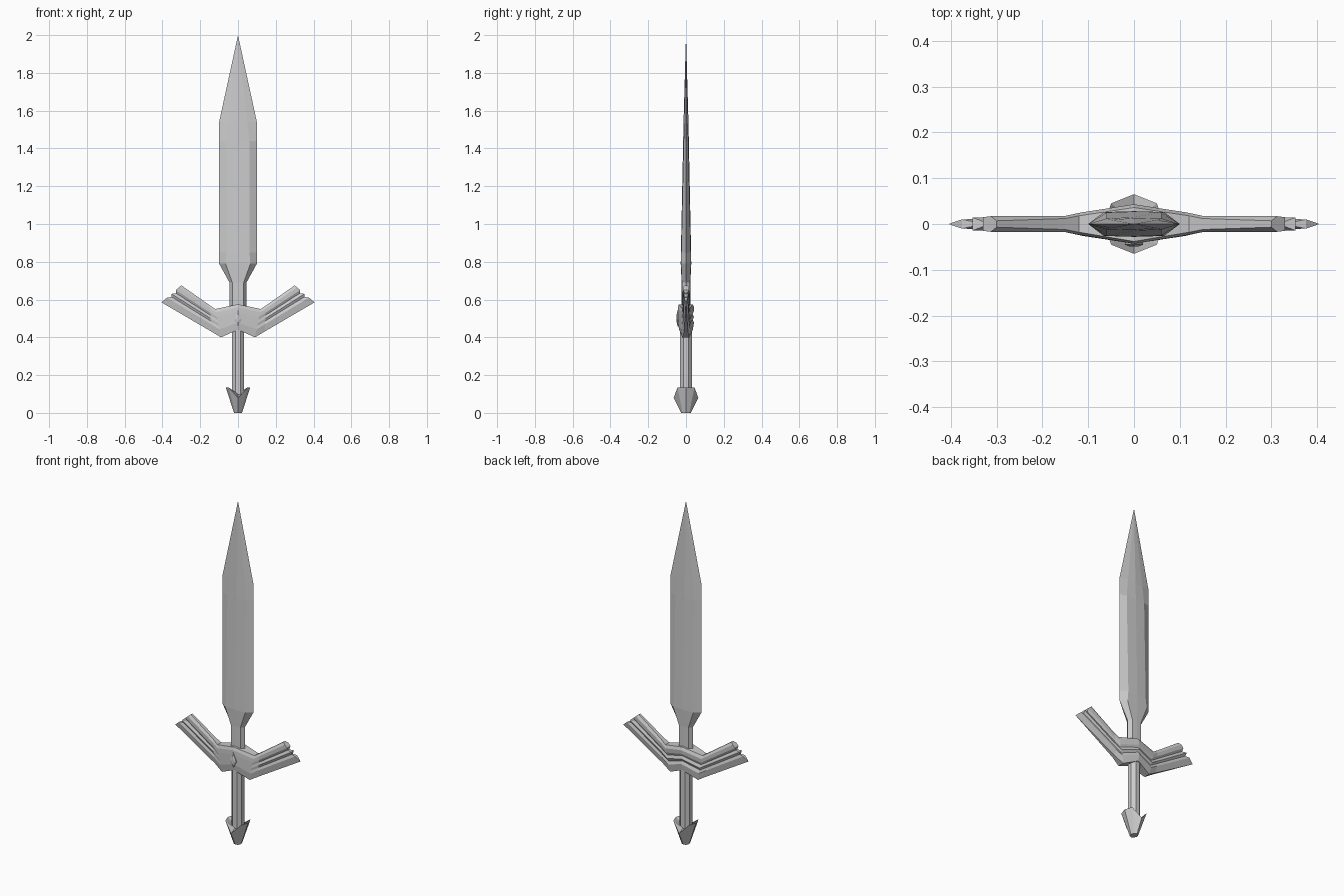
import bpy, bmesh, math

if "Cube" in bpy.data.objects:
    bpy.data.objects.remove(bpy.data.objects["Cube"])


def loft(name, rings):
    """Skin equal-length rings of points and cap both ends."""
    bm = bmesh.new()
    vr = [[bm.verts.new(p) for p in r] for r in rings]
    n = len(vr[0])
    for a, b in zip(vr, vr[1:]):
        for i in range(n):
            j = (i + 1) % n
            bm.faces.new((a[i], a[j], b[j], b[i]))
    bm.faces.new(vr[0][::-1])
    bm.faces.new(vr[-1])
    bmesh.ops.remove_doubles(bm, verts=bm.verts, dist=0.0002)
    bmesh.ops.triangulate(bm, faces=[f for f in bm.faces if len(f.verts) > 4])
    bmesh.ops.recalc_face_normals(bm, faces=bm.faces)
    me = bpy.data.meshes.new(name)
    bm.to_mesh(me)
    bm.free()
    ob = bpy.data.objects.new(name, me)
    bpy.context.collection.objects.link(ob)
    return ob


# Blade: half width, flat half width, flat depth, ridge depth
def blade_ring(z, hx, ix, y, yc):
    return [(hx, 0, z), (ix, y, z), (0, yc, z), (-ix, y, z),
            (-hx, 0, z), (-ix, -y, z), (0, -yc, z), (ix, -y, z)]


loft("blade", [
    blade_ring(0.50, 0.045, 0.030, 0.022, 0.023),
    blade_ring(0.69, 0.045, 0.030, 0.022, 0.023),
    blade_ring(0.79, 0.100, 0.066, 0.026, 0.028),
    blade_ring(0.85, 0.100, 0.060, 0.025, 0.027),
    blade_ring(1.44, 0.100, 0.060, 0.012, 0.015),
    blade_ring(1.54, 0.100, 0.050, 0.009, 0.013),
    blade_ring(2.00, 0, 0, 0, 0)])

# Guard: grooved wings, plain plate on the front of the centre
TS = [0, 0.12, 0.28, 0.38, 0.5, 0.6, 0.72, 1]


def guard_ring(top, bot, front, back, side, notch=0.0):
    def pt(i, y):
        t = TS[i]
        pull = notch if i in (3, 5) else 0
        x = top[0] + (bot[0] - top[0]) * t - pull
        z = top[1] + (bot[1] - top[1]) * t - pull * 0.6
        return (side * x, y, z)
    return ([pt(i, -d) for i, d in enumerate(front)] +
            [pt(i, back[i]) for i in reversed(range(8))])


TIP = [0.007, 0.017, 0.015, 0.005, 0.014, 0.005, 0.010, 0.0]
MID = [0.012, 0.018, 0.018, 0.014, 0.018, 0.014, 0.018, 0.010]
KINK_F = [0.018, 0.024, 0.026, 0.026, 0.026, 0.026, 0.026, 0.020]
KINK_B = [0.018, 0.025, 0.023, 0.017, 0.024, 0.017, 0.024, 0.018]
MAIN_F = [0.038] + [0.043] * 6 + [0.036]
MAIN_B = [0.036, 0.043, 0.041, 0.035, 0.042, 0.035, 0.042, 0.036]


def wing(side):
    return [guard_ring((0.300, 0.675), (0.405, 0.585), TIP, TIP, side, 0.012),
            guard_ring((0.150, 0.570), (0.140, 0.430), MID, MID, side),
            guard_ring((0.120, 0.550), (0.090, 0.400), KINK_F, KINK_B, side)]


loft("guard", wing(-1) + [guard_ring((0, 0.575), (0, 0.44), MAIN_F, MAIN_B, 1)]
     + wing(1)[::-1])

# Gem: faceted diamond set in the front plate
outline = [(0.02, 0.495), (0, 0.545), (-0.02, 0.495), (0, 0.458)]
loft("gem", [[(x, -0.036, z) for x, z in outline],
             [(x, -0.045, z) for x, z in outline],
             [(x * 0.5, -0.049, 0.5 + (z - 0.5) * 0.5) for x, z in outline]])


# Grip: octagonal rod
def octagon(z, rx, ry, off=0.0):
    return [(rx * math.cos(math.radians(45 * i + off)),
             ry * math.sin(math.radians(45 * i + off)), z) for i in range(8)]


loft("grip", [octagon(0.07, 0.035, 0.033, 22.5), octagon(0.47, 0.035, 0.033, 22.5)])

# Pommel: flared cup with notched front and back
rim = []
for i in range(8):
    a = math.radians(45 * i)
    if i in (2, 6):
        rim.append((0, math.copysign(0.065, math.sin(a)), 0.08))
    elif i in (0, 4):
        rim.append((math.copysign(0.065, math.cos(a)), 0, 0.135))
    else:
        rim.append((math.copysign(0.05, math.cos(a)),
                    math.copysign(0.045, math.sin(a)), 0.135))
loft("pommel", [octagon(0, 0.021, 0.025), rim, octagon(0.10, 0.030, 0.028)])
